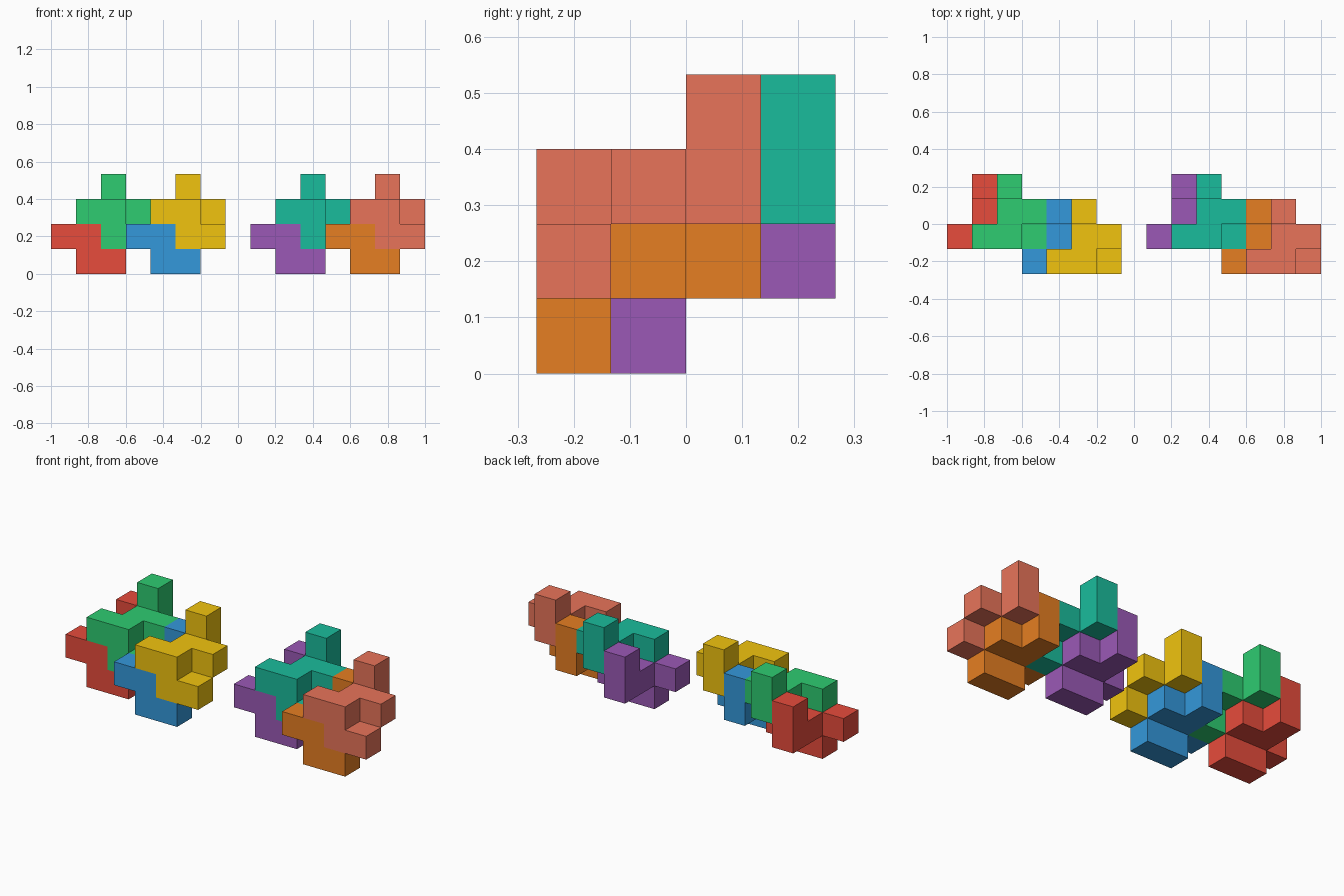
import bpy, bmesh
from mathutils import Vector

if "Cube" in bpy.data.objects:
    bpy.data.objects.remove(bpy.data.objects["Cube"])

U = 2 / 15                       # edge length of one cell
ORIGIN = Vector((-1, -2 * U, 0))

# One interlocking block, as unit cells; every block is a shifted copy
CELLS = {(0, 1, 1), (1, 1, 1), (1, 1, 0), (2, 1, 0),
         (1, 2, 1), (2, 2, 1), (1, 3, 1), (1, 3, 2)}


def linear(hex_code):
    vals = [int(hex_code[i:i + 2], 16) / 255 for i in (0, 2, 4)]
    return [v / 12.92 if v <= 0.04045 else ((v + 0.055) / 1.055) ** 2.4 for v in vals] + [1]


def block_mesh(name):
    bm = bmesh.new()
    for cell in CELLS:
        centre = Vector(cell) + Vector((0.5, 0.5, 0.5))
        for axis in range(3):
            for sign in (-1, 1):
                n = Vector((0, 0, 0))
                n[axis] = sign
                # Skip walls between two cells of the same block
                if tuple(int(c + d) for c, d in zip(cell, n)) in CELLS:
                    continue
                a = Vector((0, 0, 0))
                a[(axis + 1) % 3] = 0.5
                b = n.cross(a)
                mid = centre + n * 0.5
                corners = (mid - a - b, mid + a - b, mid + a + b, mid - a + b)
                bm.faces.new([bm.verts.new(p * U) for p in corners])
    bmesh.ops.remove_doubles(bm, verts=bm.verts, dist=1e-4)
    bmesh.ops.dissolve_limit(bm, angle_limit=0.01, verts=bm.verts, edges=bm.edges)
    mesh = bpy.data.meshes.new(name)
    bm.to_mesh(mesh)
    bm.free()
    return mesh


# Four blocks per cluster: two lower, two upper
OFFSETS = [("lower_outer", (0, 0, 0)), ("upper_outer", (1, 0, 1)),
           ("lower_inner", (3, -1, 0)), ("upper_inner", (4, -1, 1))]
CLUSTERS = [("left", 0, ("e74c3c", "2ecc71", "3498db", "f1c40f")),
            ("right", 8, ("9b59b6", "1abc9c", "e67e22", "e8745a"))]

for side, shift, colours in CLUSTERS:
    for (part, off), colour in zip(OFFSETS, colours):
        name = f"{side}_{part}_block"
        mesh = block_mesh(name)
        mat = bpy.data.materials.new(name + "_colour")
        mat.diffuse_color = linear(colour)
        mat.use_nodes = True
        mat.node_tree.nodes["Principled BSDF"].inputs["Base Color"].default_value = mat.diffuse_color
        mesh.materials.append(mat)
        obj = bpy.data.objects.new(name, mesh)
        obj.location = ORIGIN + (Vector(off) + Vector((shift, 0, 0))) * U
        bpy.context.collection.objects.link(obj)
